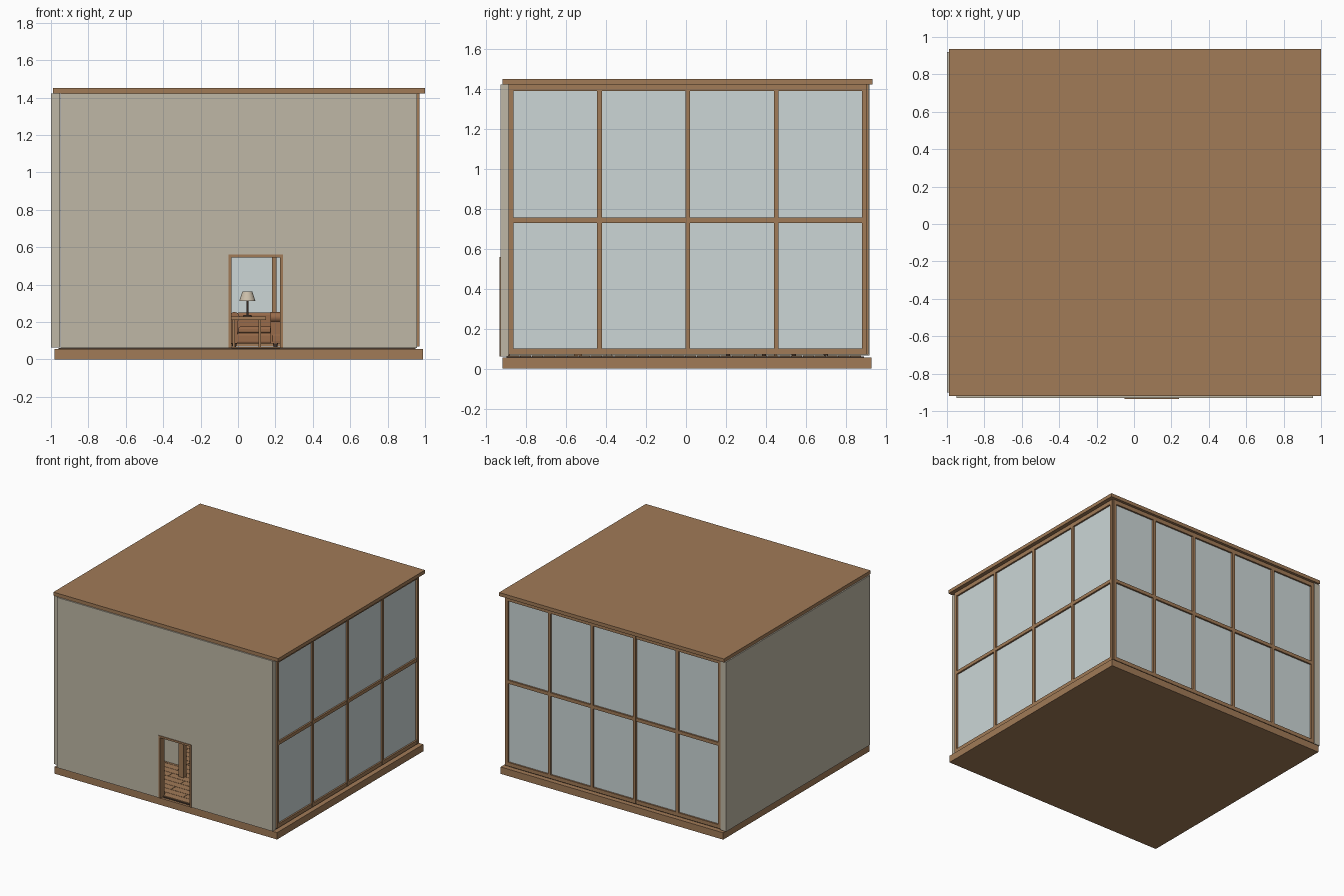
import bpy, bmesh, math
from mathutils import Matrix, Vector

cube = bpy.data.objects.get("Cube")
if cube:
    bpy.data.objects.remove(cube)


def material(name, srgb):
    col = [((c + 0.055) / 1.055) ** 2.4 for c in srgb] + [1]
    m = bpy.data.materials.new(name)
    m.use_nodes = True
    m.diffuse_color = col
    m.node_tree.nodes["Principled BSDF"].inputs["Base Color"].default_value = col
    return m


wood = material("warm wood", (0.63, 0.48, 0.34))
plaster = material("beige plaster", (0.75, 0.72, 0.65))
glass = material("pale glass", (0.80, 0.84, 0.84))
leather = material("brown leather", (0.60, 0.42, 0.29))
dark = material("dark metal", (0.28, 0.22, 0.18))
shade = material("lamp linen", (0.80, 0.75, 0.67))


def finish(name, bm, mat):
    bmesh.ops.recalc_face_normals(bm, faces=bm.faces)
    me = bpy.data.meshes.new(name)
    bm.to_mesh(me)
    bm.free()
    me.materials.append(mat)
    ob = bpy.data.objects.new(name, me)
    bpy.context.collection.objects.link(ob)
    return ob


def add_box(bm, x, y, z):
    """Box from three (low, high) ranges."""
    size = [r[1] - r[0] for r in (x, y, z)]
    mid = Vector([(r[0] + r[1]) / 2 for r in (x, y, z)])
    bmesh.ops.create_cube(bm, size=1, matrix=Matrix.Translation(mid) @ Matrix.Diagonal((*size, 1)))


def boxes(name, mat, *ranges):
    bm = bmesh.new()
    for r in ranges:
        add_box(bm, *r)
    return finish(name, bm, mat)


def cone(name, mat, pos, r1, r2, height, axis="Z"):
    bm = bmesh.new()
    turn = Matrix.Rotation(math.pi / 2, 4, axis) if axis != "Z" else Matrix()
    bmesh.ops.create_cone(bm, cap_ends=True, segments=24, radius1=r1, radius2=r2,
                          depth=height, matrix=Matrix.Translation(pos) @ turn)
    ob = finish(name, bm, mat)
    for p in ob.data.polygons:
        p.use_smooth = len(p.vertices) == 4
    return ob


# Base, roof and plank floor
boxes("base_slab", wood, ((-0.98, 0.99), (-0.92, 0.93), (0, 0.055)))
boxes("roof_slab", wood, ((-0.99, 1.0), (-0.92, 0.935), (1.422, 1.45)))
boxes("subfloor", dark, ((-0.96, 0.95), (-0.9, 0.89), (0.055, 0.06)))
bm = bmesh.new()
for row in range(30):
    y = -0.89 + row * 0.059
    for col in range(7):
        x = -0.95 + col * 0.3 - (row % 2) * 0.15
        add_box(bm, (max(x, -0.95), min(x + 0.297, 0.94)), (y, y + 0.056), (0.06, 0.066))
finish("floor_planks", bm, wood)

# Front wall with a door notch, extruded in depth
W0, W1, TOP, BOT = -0.95, 0.958, 1.422, 0.06
D0, D1, DTOP = -0.045, 0.235, 0.555
bm = bmesh.new()
outline = [(W0, BOT), (D0, BOT), (D0, DTOP), (D1, DTOP), (D1, BOT), (W1, BOT), (W1, TOP), (W0, TOP)]
face = bm.faces.new([bm.verts.new((x, -0.93, z)) for x, z in outline])
out = bmesh.ops.extrude_face_region(bm, geom=[face])
bmesh.ops.translate(bm, vec=(0, 0.042, 0), verts=[v for v in out["geom"] if isinstance(v, bmesh.types.BMVert)])
finish("front_wall", bm, plaster)
boxes("left_wall", plaster, ((-1.0, -0.951), (-0.9, 0.92), (0.065, TOP)))

# Door surround
depth = (-0.935, -0.88)
boxes("door_frame", wood,
      ((D0 - 0.005, D0 + 0.01), depth, (BOT, DTOP - 0.01)),
      ((D1 - 0.01, D1 + 0.005), depth, (BOT, DTOP - 0.01)),
      ((D0 - 0.005, D1 + 0.005), depth, (DTOP - 0.01, DTOP + 0.005)))


# Window walls: a grid of posts and rails around a thin pane
def window_wall(name, lo, hi, panels, front, place):
    bm = bmesh.new()
    step = (hi - lo - 0.024) / panels
    for i in range(panels + 1):
        a = lo + i * step
        add_box(bm, *place((a, a + 0.024), (front - 0.035, front), (0.07, TOP)))
    for z in ((0.07, 0.1), (0.73, 0.757), (1.39, TOP)):
        add_box(bm, *place((lo + 0.002, hi - 0.002), (front - 0.033, front - 0.001), z))
    finish(name + "_frame", bm, wood)
    boxes(name + "_pane", glass, place((lo, hi), (front - 0.022, front - 0.014), (0.075, 1.41)))


window_wall("right_window", -0.888, 0.906, 4, 0.97, lambda a, d, z: (d, a, z))
window_wall("back_window", -0.95, 0.96, 5, 0.915, lambda a, d, z: (a, d, z))

# Inner partition and its post
boxes("partition", plaster, ((-0.75, -0.2), (-0.4, -0.37), (0.066, 0.5)))
boxes("partition_post", wood, ((-0.135, -0.09), (-0.56, -0.52), (0.066, 0.5)))


# Seats with rolled arms and round feet
def seat(name, x, y, width, turn):
    h, parts = width / 2, []
    parts.append(boxes(name + "_body", leather,
                       ((-h, h), (-0.1, 0.1), (0.085, 0.14)),
                       ((-h + 0.04, h - 0.04), (-0.11, 0.06), (0.141, 0.175)),
                       ((-h + 0.03, h - 0.03), (0.05, 0.11), (0.14, 0.25))))
    bev = parts[0].modifiers.new("soft_edges", "BEVEL")
    bev.width, bev.segments = 0.012, 3
    for side in (-1, 1):
        cx = side * (h - 0.02)
        parts.append(boxes(name + "_arm", leather, ((cx - 0.018, cx + 0.018), (-0.105, 0.105), (0.085, 0.22))))
        parts.append(cone(name + "_arm_roll", leather, (cx, 0, 0.225), 0.028, 0.028, 0.215, "X"))
        for fy in (-0.08, 0.08):
            parts.append(cone(name + "_foot", dark, (cx, fy, 0.076), 0.01, 0.014, 0.02))
    for p in parts:
        p.matrix_world = Matrix.Translation((x, y, 0)) @ Matrix.Rotation(turn, 4, "Z")


seat("sofa", 0.16, 0.62, 0.4, 0)
seat("armchair", 0.28, 0.3, 0.22, -math.pi / 2)

# Side table
legs = [((x, x + 0.014), (y, y + 0.014), (0.066, 0.212)) for x in (-0.03, 0.11) for y in (0.34, 0.44)]
boxes("side_table", wood, ((-0.045, 0.15), (0.32, 0.475), (0.212, 0.23)), *legs)

# Table lamp
cone("lamp_foot", dark, (0.05, 0.4, 0.234), 0.024, 0.02, 0.008)
cone("lamp_stem", dark, (0.05, 0.4, 0.275), 0.005, 0.005, 0.08)
cone("lamp_shade", shade, (0.05, 0.4, 0.338), 0.043, 0.026, 0.05)
